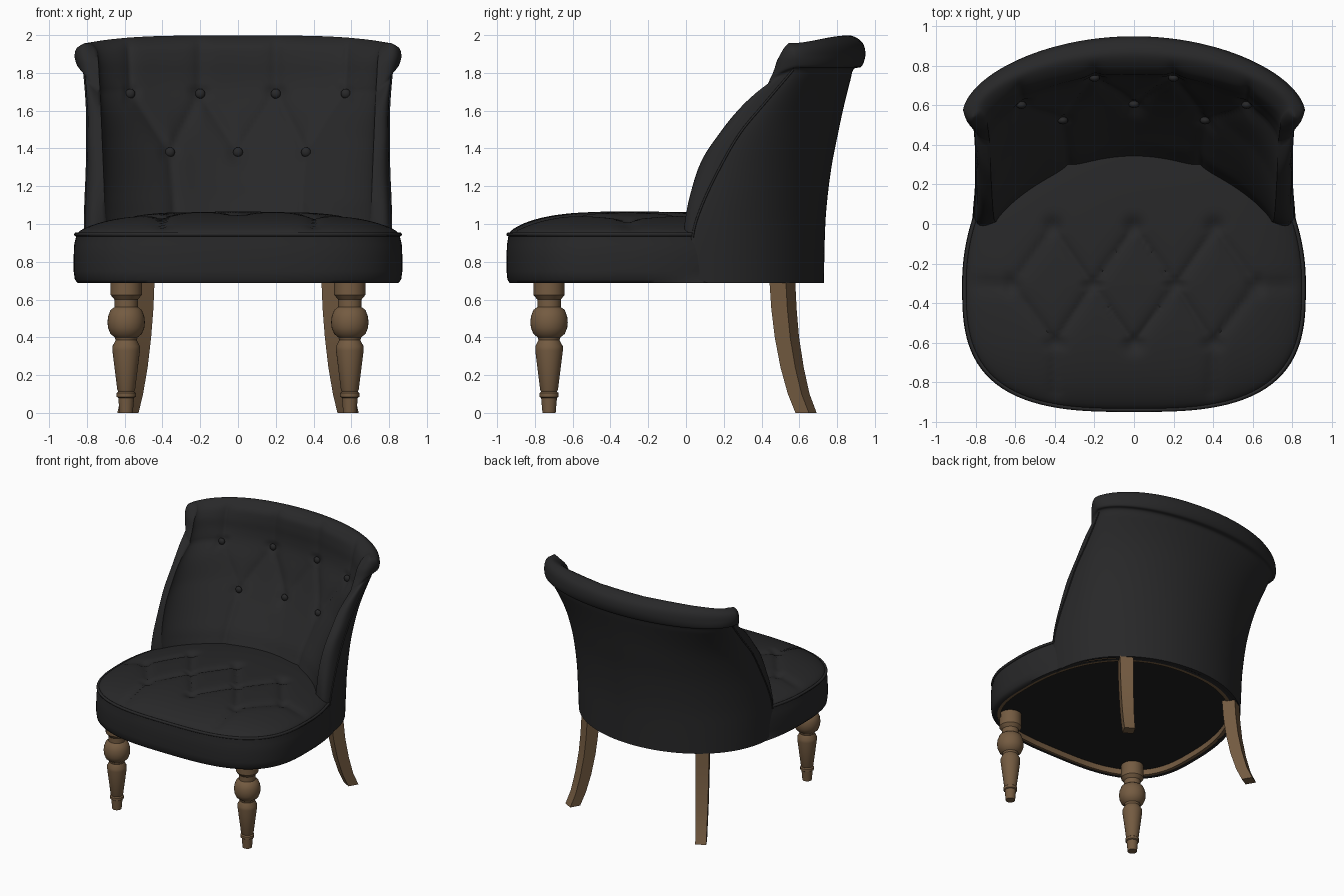
import bpy, bmesh, math
from mathutils import Vector
from mathutils.bvhtree import BVHTree

if "Cube" in bpy.data.objects:
    bpy.data.objects.remove(bpy.data.objects["Cube"])


def material(name, rgb):
    m = bpy.data.materials.new(name)
    m.diffuse_color = (*rgb, 1)
    m.use_nodes = True
    m.node_tree.nodes["Principled BSDF"].inputs["Base Color"].default_value = m.diffuse_color
    return m


FABRIC = material("charcoal fabric", (0.021, 0.021, 0.022))
WOOD = material("brown wood", (0.175, 0.105, 0.053))
LINING = material("black lining", (0.014, 0.014, 0.014))


def make(name, verts, faces, mat, angle=50):
    me = bpy.data.meshes.new(name)
    me.from_pydata([tuple(v) for v in verts], [], faces)
    bm = bmesh.new()
    bm.from_mesh(me)
    bmesh.ops.recalc_face_normals(bm, faces=bm.faces)
    bm.to_mesh(me)
    bm.free()
    me.materials.append(mat)
    ob = bpy.data.objects.new(name, me)
    bpy.context.collection.objects.link(ob)
    bpy.ops.object.select_all(action='DESELECT')
    ob.select_set(True)
    bpy.context.view_layer.objects.active = ob
    bpy.ops.object.shade_smooth_by_angle(angle=math.radians(angle))
    return ob


def loft(name, rings, mat, caps=(False, False), wrap=False, angle=50):
    """Skin a list of closed rings."""
    n, m = len(rings[0]), len(rings)
    faces = []
    for i in range(m if wrap else m - 1):
        a, b = i * n, (i + 1) % m * n
        faces += [(a + j, a + (j + 1) % n, b + (j + 1) % n, b + j) for j in range(n)]
    if caps[0]:
        faces.append(tuple(range(n)))
    if caps[1]:
        faces.append(tuple(range((m - 1) * n, m * n)))
    return make(name, [p for r in rings for p in r], faces, mat, angle)


def tube(name, pts, radius, mat, cyclic=False):
    cu = bpy.data.curves.new(name, 'CURVE')
    cu.dimensions = '3D'
    cu.bevel_depth, cu.bevel_resolution = radius, 2
    sp = cu.splines.new('POLY')
    sp.points.add(len(pts) - 1)
    for q, p in zip(sp.points, pts):
        q.co = (*p, 1)
    sp.use_cyclic_u = cyclic
    cu.materials.append(mat)
    bpy.context.collection.objects.link(bpy.data.objects.new(name, cu))


def tuft(x, y, dots, creases, depth, width):
    """Depth of the tufting at a point: dimples plus creases between them."""
    p = Vector((x, y))
    d = max(depth * math.exp(-((p - Vector(q)).length / 0.05) ** 2) for q in dots)
    for a, b in creases:
        a, b = Vector(a), Vector(b)
        k = max(0, min(1, (p - a).dot(b - a) / (b - a).length_squared))
        d = max(d, 0.7 * depth * math.exp(-(p - a.lerp(b, k)).length / width))
    return d


def both(segs):
    return segs + [((-a[0], a[1]), (-b[0], b[1])) for a, b in segs]


# Seat: rounded outline, boxed side and tufted dome
def outline(s, z, back=0.96, n=160):
    ring = []
    for i in range(n):
        t = 2 * math.pi * i / n
        c, q = math.cos(t), math.sin(t)
        e, b = (2.3 if back > 1 else 2, back) if q > 0 else (3, 0.65)
        r = (abs(c / 0.87) ** e + abs(q / b) ** e) ** (-1 / e) * s
        ring.append((r * c, -0.3 + r * q, z))
    return ring


seat_dots = [(0, -.02), (-.41, -.02), (.41, -.02), (-.62, -.31), (.62, -.31), (-.21, -.31),
             (.21, -.31), (0, -.6), (-.4, -.6), (.4, -.6)]
seat_creases = both([((0, -.02), (.21, -.31)), ((.21, -.31), (.41, -.02)), ((.41, -.02), (.62, -.31)),
                     ((0, -.6), (.21, -.31)), ((.21, -.31), (.4, -.6)), ((.4, -.6), (.62, -.31)),
                     ((.62, -.31), (.82, -.31)), ((.4, -.6), (.4, -.88))])
rings = [outline(s, z, b) for s, z, b in [
    (.945, .72, 1.03), (.945, .687, 1.03), (.975, .688, 1.02), (.993, .705, .98), (1, .75, .96),
    (1, .83, .96), (.997, .89, .96), (.985, .935, .96)]]
for i in range(48):
    s = 0.98 * (1 - i / 47) + 0.005
    z = 0.945 + 0.122 * (1 - min(1, s / .985) ** 3) ** 0.68
    rings.append([(x, y, z - min(1, (1 - s) * 8) * tuft(x, y, seat_dots, seat_creases, 0.032, 0.028))
                  for x, y, _ in outline(s, z)])
loft("seat", rings, FABRIC, (False, True))
tube("seat_piping", outline(.985, .945), 0.011, FABRIC, True)

# Underside: wooden frame ring and lining panel
loft("seat_frame", [outline(s, z, 1.03) for s, z in [(.955, .76), (.955, .69), (.915, .69), (.915, .76)]],
     WOOD, wrap=True, angle=30)
make("underside_lining", outline(.93, .735, 1.03), [tuple(range(160))], LINING)

# Backrest: each row is half-width, y of arm front, y of middle, height;
# rows run up the outside, over the rolled top and down the padded inside
rows = [(.80, .03, .73, .687), (.81, .035, .735, .93), (.808, .085, .745, 1.1), (.80, .18, .77, 1.3),
        (.80, .285, .805, 1.48), (.80, .40, .835, 1.62), (.81, .52, .87, 1.76), (.82, .57, .888, 1.82),
        (.85, .58, .93, 1.835), (.865, .575, .95, 1.90), (.85, .57, .93, 1.965),
        (.79, .58, .86, 1.998),
        (.75, .54, .79, 1.95), (.74, .49, .77, 1.87), (.735, .45, .765, 1.78), (.73, .39, .75, 1.70),
        (.725, .265, .705, 1.59), (.72, .17, .65, 1.47), (.715, .09, .575, 1.35), (.71, .04, .48, 1.22),
        (.705, .015, .375, 1.08), (.70, .015, .34, .92), (.78, .04, .70, .687)]


def smooth_rows(r, sub=5):
    out = []
    for i in range(len(r) - 1):
        a, b, c, d = (Vector(r[max(0, min(len(r) - 1, i + k))]) for k in (-1, 0, 1, 2))
        for j in range(sub):
            t = j / sub
            out.append(0.5 * (2 * b + (c - a) * t + (2 * a - 5 * b + 4 * c - d) * t * t
                              + (3 * b - a - 3 * c + d) * t ** 3))
    return out + [Vector(r[-1])]


def ramp(v, a, b):
    return max(0, min(1, (v - a) / (b - a)))


fine = smooth_rows(rows)
N, M, mid = len(fine), 121, len(fine) // 2
back_dots = [(x, 1.69) for x in (-.57, -.2, .2, .57)] + [(x, 1.38) for x in (-.36, 0, .36)]
back_creases = both([((.57, 1.69), (.36, 1.38)), ((.36, 1.38), (.2, 1.69)), ((.2, 1.69), (0, 1.38)),
                     ((.57, 1.69), (.58, 1.97)), ((.2, 1.69), (.2, 1.97)), ((.36, 1.38), (.33, 1.0)),
                     ((.57, 1.69), (.74, 1.70))])
verts, faces = [], []
for i in range(M):
    t = math.pi * (i / (M - 1) - 0.5)
    for k, (w, yf, yb, z) in enumerate(fine):
        x = w * math.sin(t)
        if k <= mid:
            power = 0.92 + 0.13 * ramp(z, 0.9, 1.6) + 0.2 * ramp(z, 1.78, 1.9)
        else:
            power = 1.2 + 0.4 * ramp(z, 1.45, 1.1) * ramp(z, 0.7, 0.9) + 0.05 * ramp(z, 1.8, 2.0)
            power -= 0.28 * ramp(z, 0.9, 0.7)
        y = yf + (yb - yf) * max(0, math.cos(t)) ** power
        if k > mid:
            y += min(1, (k - mid) / 6) * (tuft(x, z, back_dots, back_creases, 0.038, 0.035)
                                          - 0.012 * math.cos(t) * ramp(z, 0.9, 1.2))
        # the rolled top droops towards both ends
        verts.append(Vector((x, y, z - 0.04 * math.sin(t) ** 4 * ramp(z, 1.86, 2.0))))
for i in range(M - 1):
    for k in range(N):
        a, b = i * N + k, i * N + (k + 1) % N
        faces.append((a, b, b + N, a + N))

# Padded front edges of the arms close the two ends
for base, side in ((0, -1), ((M - 1) * N, 1)):
    prev = None
    for k in range(mid):
        a, b = base + k, base + N - 1 - k
        col = [a]
        for w in (.15, .3, .45, .6, .75, .9):
            bulge = math.sin(math.pi * w) * 0.037 * ramp(k, 0, 6)
            verts.append(verts[a].lerp(verts[b], w) + Vector((side * bulge * .6, -bulge, 0)))
            col.append(len(verts) - 1)
        col.append(b)
        if prev:
            faces += [(prev[j], prev[j + 1], col[j + 1], col[j]) for j in range(7)]
        prev = col
    faces.append(tuple(prev + [base + mid]))
make("backrest", verts, faces, FABRIC, 65)
for base, side in ((0, "left"), ((M - 1) * N, "right")):
    tube(side + "_arm_piping", [verts[base + k] for k in range(5, 36)], 0.006, FABRIC)

# Buttons pressed into the backrest
tree = BVHTree.FromPolygons(verts, faces)
for x, z in back_dots:
    hit = tree.ray_cast(Vector((x, -2, z)), Vector((0, 1, 0)))[0]
    bpy.ops.mesh.primitive_uv_sphere_add(segments=16, ring_count=8, radius=0.026,
                                         location=(x, hit.y - 0.014, z))
    ob = bpy.context.object
    ob.name = "back_button"
    ob.scale.y = 0.75
    ob.data.materials.append(FABRIC)
    bpy.ops.object.shade_smooth()

# Turned front legs and swept square back legs
turned = [(.035, 0), (.042, .08), (.051, .085), (.051, .105), (.042, .112), (.047, .122), (.073, .33),
          (.073, .352), (.056, .385), (.06, .40), (.083, .418), (.096, .45), (.099, .48), (.096, .51),
          (.083, .545), (.062, .56), (.062, .60), (.083, .625), (.083, .73)]
swept = [(0, .05, .70), (.01, .049, .55), (.028, .047, .40), (.06, .045, .24),
         (.1, .042, .10), (.145, .041, 0)]
for side, s in (("left", -1), ("right", 1)):
    loft(side + "_front_leg",
         [[(s * .592 + r * math.cos(a * math.pi / 16), -.725 + r * math.sin(a * math.pi / 16), z)
           for a in range(32)] for r, z in turned], WOOD, (True, True), angle=35)
    out, across = Vector((.5, .866, 0)), Vector((.866, -.5, 0))
    rings = []
    for d, h, z in swept:
        c = Vector((.51, .51, z)) + out * d
        ring = [c + out * h * u + across * h * v for u, v in ((1, 1), (1, -1), (-1, -1), (-1, 1))]
        rings.append([(s * p.x, p.y, p.z) for p in ring])
    loft(side + "_back_leg", rings, WOOD, (True, True), angle=30)
